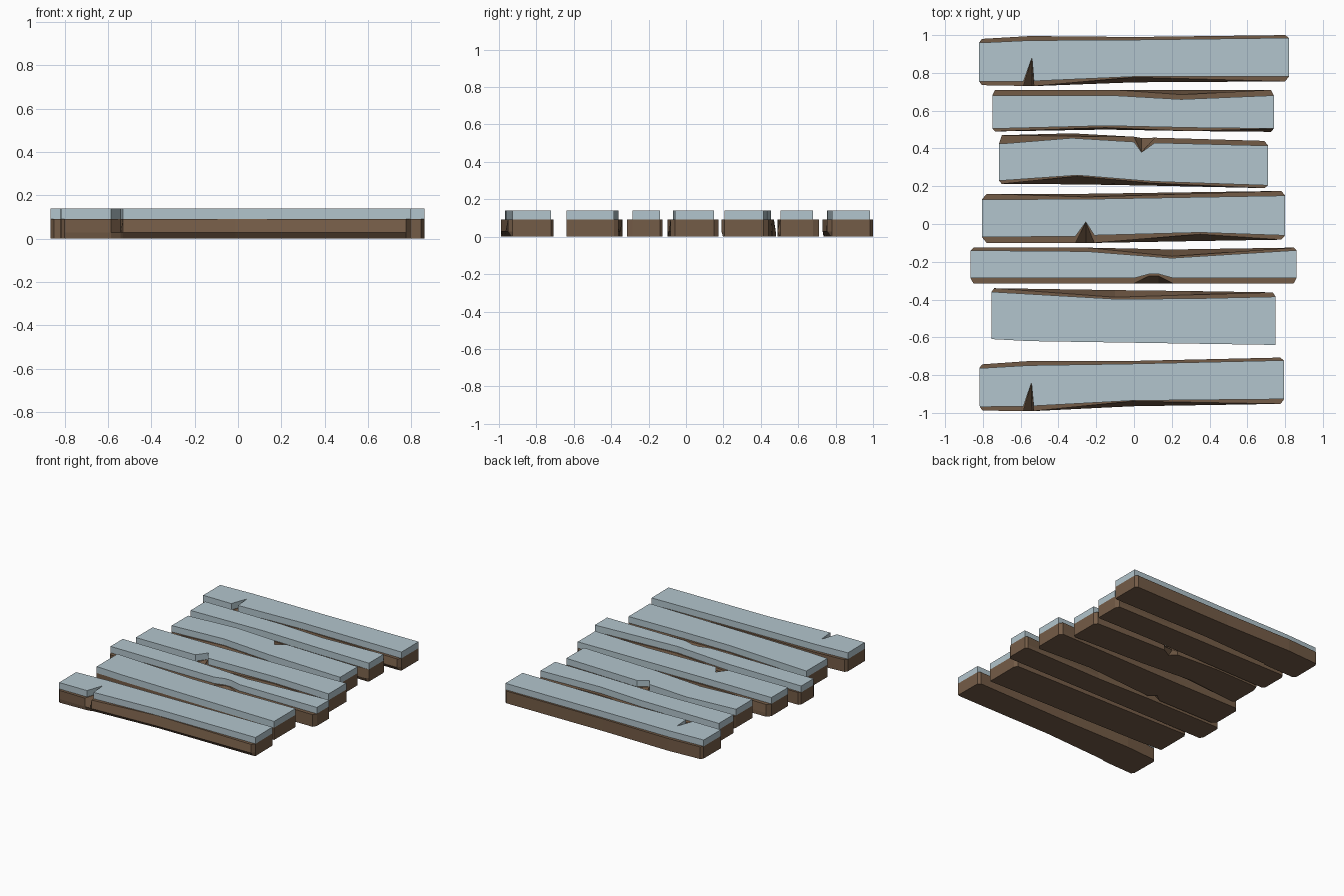
import bpy, bmesh
from mathutils import Vector, Matrix

if "Cube" in bpy.data.objects:
    bpy.data.objects.remove(bpy.data.objects["Cube"])

def material(name, rgb):
    m = bpy.data.materials.new(name)
    m.diffuse_color = (*rgb, 1)
    m.use_nodes = True
    m.node_tree.nodes["Principled BSDF"].inputs["Base Color"].default_value = m.diffuse_color
    return m

WOOD = material("weathered_brown_wood", (0.175, 0.107, 0.063))
SNOW = material("pale_blue_snow", (0.45, 0.56, 0.61))
Z_MID, Z_WOOD, Z_TOP = 0.028, 0.092, 0.14

def loft(name, loops, mat):
    """Skin a closed solid through outlines that share a point count."""
    bm = bmesh.new()
    rings = [[bm.verts.new(p) for p in loop] for loop in loops]
    n = len(rings[0])
    for a, b in zip(rings, rings[1:]):
        for i in range(n):
            j = (i + 1) % n
            bm.faces.new((a[i], a[j], b[j], b[i]))
    bm.faces.new(rings[0][::-1])
    bm.faces.new(rings[-1])
    bmesh.ops.recalc_face_normals(bm, faces=bm.faces)
    me = bpy.data.meshes.new(name)
    bm.to_mesh(me)
    bm.free()
    me.materials.append(mat)
    ob = bpy.data.objects.new(name, me)
    bpy.context.collection.objects.link(ob)
    return ob

def plank(name, x0, x1, front, back, place=Matrix()):
    """Row points: x, snow y, outer wood y, top chamfer, bottom bevel
    (the last two are fractions of the way from outer y to snow y)."""
    front = [(*p, 0, 0)[:5] if len(p) < 5 else p for p in front]
    back = [(*p, 0, 0)[:5] if len(p) < 5 else p for p in back]
    # square-ended outline, clockwise corners added at both ends
    end = lambda x, p: (x, p[1], p[1], 0, 0)
    ring = (front + [end(x1, front[-1]), end(x1, back[-1])]
            + back[::-1] + [end(x0, back[0]), end(x0, front[0])])
    mix = lambda p, f: p[2] + (p[1] - p[2]) * f
    wood = [[place @ Vector((p[0], mix(p, p[4]), 0)) for p in ring],
            [place @ Vector((p[0], p[2], Z_MID)) for p in ring],
            [place @ Vector((p[0], mix(p, p[3]), Z_WOOD)) for p in ring]]
    loft(name + "_wood", wood, WOOD)
    # snow strip lying on the plank
    snow = [[place @ Vector((p[0], p[1], z)) for p in ring] for z in (Z_WOOD, Z_TOP)]
    loft(name + "_snow", snow, SNOW)

# Outer planks share one split shape; the front one is shifted and tilted
outer_front = [(-.805, .755, .735), (-.585, .755, .731, 0, .4), (-.54, .88, .73, 1, .1),
               (-.53, .757, .73, 0, .8), (0, .78, .75, .9, .9), (.8, .78, .755, 0, .8)]
outer_back = [(-.805, .96, .98), (-.55, .972, .995), (0, .975, .99), (.8, .985, 1.0)]
plank("back_plank", -.82, .82, outer_front, outer_back)
shift = (Matrix.Translation((-.003, -1.715, 0)) @ Matrix.Rotation(.01, 4, 'Z')
         @ Matrix.Diagonal((.983, 1, 1, 1)))
plank("front_plank", -.82, .82, outer_front, outer_back, shift)

plank("second_plank", -.75, .74,
      [(-.735, .505, .49), (-.15, .52, .50, .5, 0), (.3, .51, .492, 0, .8), (.725, .505, .488, .9, .8)],
      [(-.735, .68, .71), (-.1, .68, .71), (.25, .66, .71, .5, 0), (.725, .68, .71)])

plank("third_plank", -.715, .71,
      [(-.7, .23, .212), (-.3, .258, .21, .9, .9), (.1, .225, .203, .6, .8), (.69, .205, .19, 0, .5)],
      [(-.7, .425, .47), (-.33, .455, .48, .6, 0), (0, .435, .462), (.04, .38, .455, 1, .5),
       (.11, .43, .457), (.69, .415, .44)])

plank("middle_plank", -.805, .80,
      [(-.78, -.07, -.10), (-.31, -.065, -.10), (-.255, .01, -.10, 1, .4), (-.21, -.06, -.10),
       (.35, -.045, -.09, .8, .7), (.78, -.06, -.083)],
      [(-.78, .13, .16), (-.25, .132, .16, .6, 0), (.78, .15, .175)])

plank("narrow_plank", -.865, .86,
      [(-.85, -.287, -.315), (0, -.287, -.315), (.08, -.265, -.315, .8, 0),
       (.13, -.265, -.315, .8, 0), (.21, -.287, -.315), (.845, -.287, -.315)],
      [(-.85, -.14, -.125), (-.25, -.145, -.125), (.2, -.18, -.135, .8, 0), (.845, -.14, -.125)])

plank("sixth_plank", -.755, .75,
      [(-.74, -.61, -.61), (-.55, -.62, -.62), (.735, -.64, -.64)],
      [(-.74, -.36, -.34), (-.1, -.397, -.35, .8, 0), (.3, -.395, -.355, .5, 0), (.735, -.385, -.362)])
